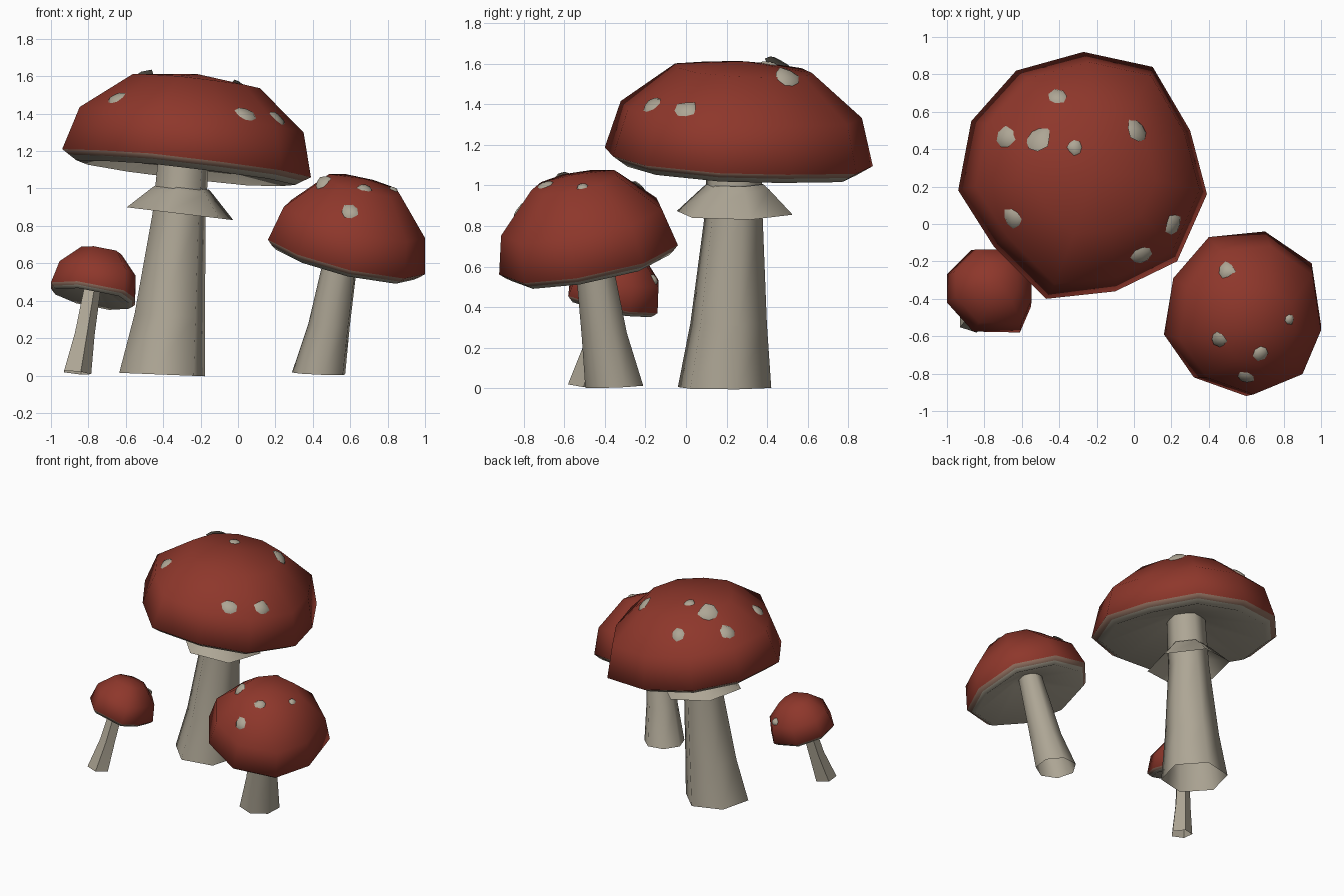
import bpy, bmesh, math, random
from mathutils import Vector
from mathutils.bvhtree import BVHTree

if "Cube" in bpy.data.objects:
    bpy.data.objects.remove(bpy.data.objects["Cube"])

random.seed(4)


def material(name, rgb):
    m = bpy.data.materials.new(name)
    m.diffuse_color = (*rgb, 1)
    m.use_nodes = True
    m.node_tree.nodes["Principled BSDF"].inputs["Base Color"].default_value = m.diffuse_color
    return m


RED = material("cap_red", (0.27, 0.038, 0.024))
EDGE = material("cap_edge", (0.28, 0.16, 0.115))
PALE = material("pale_flesh", (0.42, 0.38, 0.30))


def finish(bm, name, mats, angle):
    me = bpy.data.meshes.new(name)
    bm.to_mesh(me)
    bm.free()
    for m in mats:
        me.materials.append(m)
    ob = bpy.data.objects.new(name, me)
    bpy.context.collection.objects.link(ob)
    bpy.ops.object.select_all(action='DESELECT')
    ob.select_set(True)
    bpy.context.view_layer.objects.active = ob
    bpy.ops.object.shade_smooth_by_angle(angle=math.radians(angle))
    return ob


def bridge(bm, a, b, mat=0):
    n = len(a)
    for i in range(n):
        j = (i + 1) % n
        bm.faces.new((a[i], a[j], b[j], b[i])).material_index = mat


def fan(bm, ring, point, mat=0):
    tip = bm.verts.new(point)
    for i in range(len(ring)):
        bm.faces.new((ring[i - 1], ring[i], tip)).material_index = mat


def tube(name, rings, sides, phase=15, slope=(0, 0)):
    """Open loft upward through (x, y, z, radius) rings."""
    bm = bmesh.new()
    loops = []
    for x, y, z, r in rings:
        loop = []
        for i in range(sides):
            a = math.radians(phase) + math.tau * i / sides
            dx, dy = r * math.cos(a), r * math.sin(a)
            loop.append(bm.verts.new((x + dx, y + dy, z + slope[0] * dx + slope[1] * dy)))
        loops.append(loop)
    for a, b in zip(loops, loops[1:]):
        bridge(bm, a, b)
    return finish(bm, name, [PALE], 65)


def cap(name, centre, slope, rim, rows, top, hollow, spots):
    """Tilted cap: rim outline seen from above, rows of (scale, height, material)."""
    c = Vector(centre)
    n = Vector((-slope[0], -slope[1], 1)).normalized()
    bm = bmesh.new()
    loops = []
    for s, h, _ in rows:
        loop = []
        for x, y in rim:
            dx, dy = x - c.x, y - c.y
            d = Vector((dx, dy, slope[0] * dx + slope[1] * dy))
            loop.append(bm.verts.new(c + d * s + n * h))
        loops.append(loop)
    for a, b, row in zip(loops, loops[1:], rows):
        bridge(bm, a, b, row[2])
    fan(bm, loops[0], c + n * hollow, 2)
    fan(bm, loops[-1], c + n * top, 0)
    bmesh.ops.recalc_face_normals(bm, faces=bm.faces)
    tree = BVHTree.FromBMesh(bm)
    finish(bm, name, [RED, EDGE, PALE], 180)

    # raised irregular warts dropped on the cap from above
    bm = bmesh.new()
    for x, y, r in spots:
        hit, normal, _, _ = tree.ray_cast(Vector((x, y, 3)), Vector((0, 0, -1)))
        if hit is None:
            continue
        u = normal.orthogonal().normalized()
        v = normal.cross(u)
        sides = random.choice((7, 8))
        radii = [r * random.uniform(0.85, 1.2) for _ in range(sides)]
        pair = []
        for s, h in ((1, -0.004), (0.7, 0.01)):
            pair.append([bm.verts.new(hit + normal * h + s * q * (
                u * math.cos(math.tau * i / sides) + v * math.sin(math.tau * i / sides)))
                for i, q in enumerate(radii)])
        bridge(bm, *pair)
        fan(bm, pair[1], hit + normal * 0.014)
    bmesh.ops.recalc_face_normals(bm, faces=bm.faces)
    finish(bm, name + "_spots", [PALE], 180)


# large mushroom
tube("large_stem", [(-0.405, 0.19, 0.005, 0.238), (-0.365, 0.21, 0.32, 0.195),
                    (-0.315, 0.235, 0.86, 0.147), (-0.28, 0.24, 1.3, 0.137)], 6, slope=(-0.04, 0))
tube("large_skirt", [(-0.31, 0.24, 0.865, 0.295), (-0.295, 0.245, 0.985, 0.17),
                     (-0.29, 0.245, 1.01, 0.14)], 6, slope=(-0.12, 0))
cap("large_cap", (-0.27, 0.26, 1.13), (-0.114, -0.053),
    [(-0.27, 0.92), (0.10, 0.84), (0.30, 0.50), (0.39, 0.16), (0.23, -0.20), (-0.10, -0.36),
     (-0.47, -0.40), (-0.75, -0.12), (-0.94, 0.18), (-0.87, 0.55), (-0.63, 0.82)],
    [(0.2, 0.1, 2), (0.88, -0.05, 2), (0.94, -0.025, 1), (1, 0, 0),
     (0.9, 0.235, 0), (0.51, 0.445, 0)], 0.485, 0.12,
    [(-0.41, 0.68, 0.058), (-0.69, 0.46, 0.065), (-0.51, 0.46, 0.07), (-0.32, 0.41, 0.042),
     (0.02, 0.50, 0.068), (-0.65, 0.03, 0.06), (0.21, 0.0, 0.06), (0.04, -0.17, 0.06)])

# medium mushroom
tube("medium_stem", [(0.435, -0.35, 0.01, 0.147), (0.49, -0.40, 0.27, 0.115),
                     (0.58, -0.475, 0.78, 0.085)], 7, 20, slope=(-0.04, 0.04))
cap("medium_cap", (0.58, -0.48, 0.65), (-0.23, 0.19),
    [(0.70, -0.04), (0.95, -0.21), (1.0, -0.54), (0.89, -0.80), (0.60, -0.92),
     (0.32, -0.82), (0.16, -0.59), (0.21, -0.29), (0.40, -0.07)],
    [(0.2, 0.09, 2), (0.88, -0.045, 2), (0.94, -0.025, 1), (1, 0, 0),
     (0.9, 0.19, 0), (0.48, 0.385, 0)], 0.42, 0.11,
    [(0.49, -0.25, 0.05), (0.45, -0.62, 0.045), (0.60, -0.82, 0.052),
     (0.68, -0.69, 0.042), (0.83, -0.51, 0.032)])

# small mushroom
tube("small_stem", [(-0.865, -0.505, 0.015, 0.08), (-0.825, -0.445, 0.22, 0.058),
                    (-0.77, -0.37, 0.54, 0.046)], 5, 0, slope=(-0.1, -0.1))
cap("small_cap", (-0.775, -0.36, 0.44), (-0.2, -0.22),
    [(-0.87, -0.14), (-0.67, -0.14), (-0.55, -0.28), (-0.55, -0.44), (-0.61, -0.58),
     (-0.86, -0.575), (-1.0, -0.42), (-1.0, -0.27)],
    [(0.2, 0.05, 2), (0.87, -0.03, 2), (0.94, -0.015, 1), (1, 0, 0),
     (0.9, 0.125, 0), (0.48, 0.23, 0)], 0.25, 0.06,
    [(-0.67, -0.155, 0.03)])
